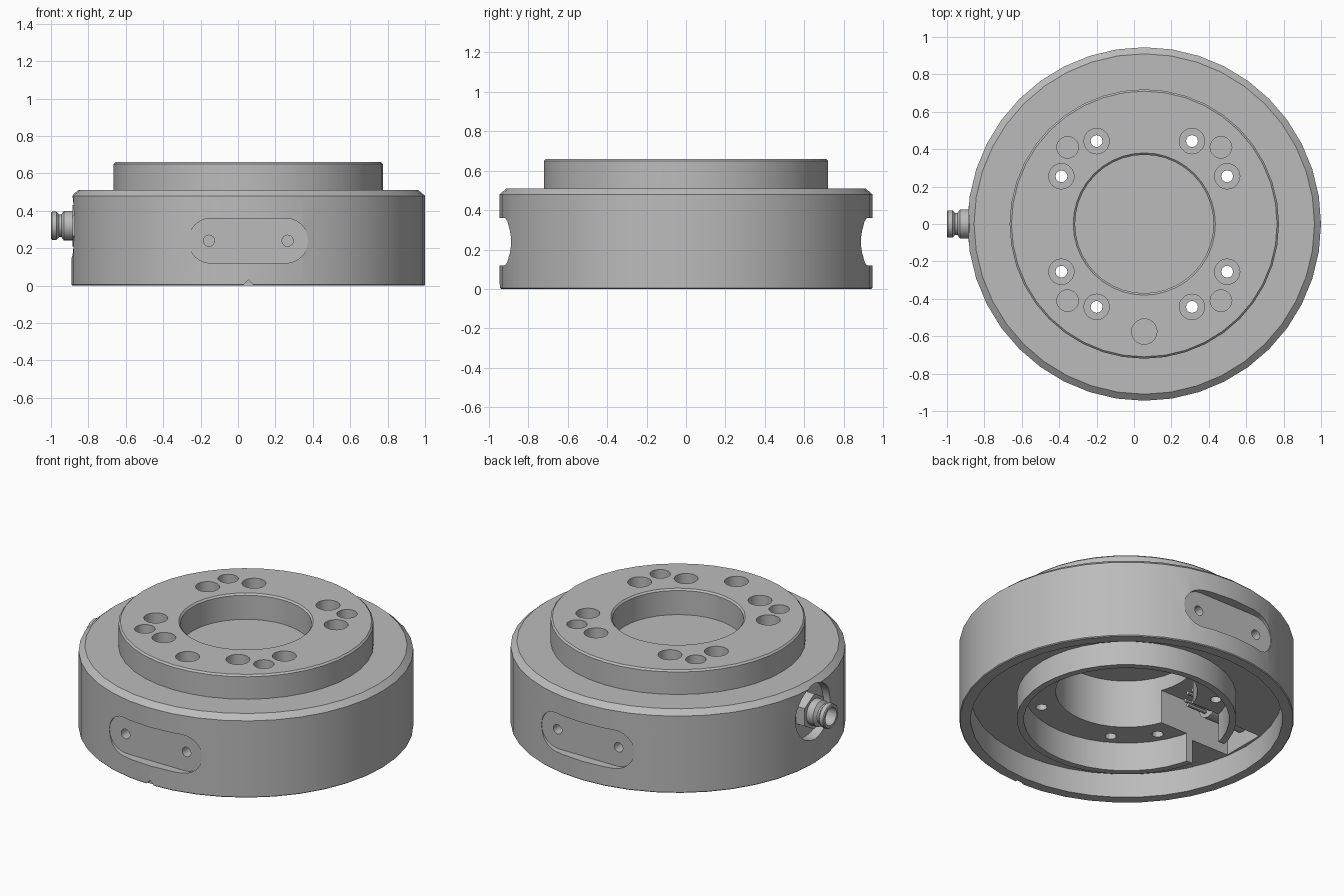
import bpy, bmesh, math
from mathutils import Matrix, Vector

cube = bpy.data.objects.get("Cube")
if cube:
    bpy.data.objects.remove(cube, do_unlink=True)

AXIS = Vector((0.055, 0, 0))   # the round body sits slightly off centre
MIRROR = (-1, 1)

steel = bpy.data.materials.new("machined_grey")
steel.use_nodes = True
GREY = (0.5, 0.5, 0.5, 1)
steel.diffuse_color = GREY
steel.node_tree.nodes["Principled BSDF"].inputs["Base Color"].default_value = GREY


def make_object(name, bm):
    bmesh.ops.recalc_face_normals(bm, faces=bm.faces)
    mesh = bpy.data.meshes.new(name)
    bm.to_mesh(mesh)
    bm.free()
    mesh.materials.append(steel)
    obj = bpy.data.objects.new(name, mesh)
    obj.location = AXIS
    bpy.context.collection.objects.link(obj)
    return obj


def lathe(name, profile, steps, matrix=Matrix()):
    """Revolve (radius, height) points around z, then place with matrix."""
    bm = bmesh.new()
    verts = [bm.verts.new((r, 0, z)) for r, z in profile]
    edges = [bm.edges.new(pair) for pair in zip(verts, verts[1:])]
    bmesh.ops.spin(bm, geom=verts + edges, cent=(0, 0, 0), axis=(0, 0, 1),
                   angle=math.tau, steps=steps)
    bmesh.ops.remove_doubles(bm, verts=bm.verts, dist=0.0005)
    bm.transform(matrix)
    return make_object(name, bm)


def add_cylinder(bm, start, end, radius, sides=20, end_radius=None, turn=0):
    start, end = Vector(start), Vector(end)
    line = end - start
    place = (Matrix.Translation((start + end) / 2)
             @ line.to_track_quat('Z', 'Y').to_matrix().to_4x4()
             @ Matrix.Rotation(turn, 4, 'Z'))
    bmesh.ops.create_cone(bm, cap_ends=True, segments=sides, radius1=radius,
                          radius2=radius if end_radius is None else end_radius,
                          depth=line.length, matrix=place)


def add_box(bm, low, high):
    low, high = Vector(low), Vector(high)
    place = Matrix.Translation((low + high) / 2) @ Matrix.Diagonal((*(high - low), 1))
    bmesh.ops.create_cube(bm, size=1, matrix=place)


def cut(target, bm):
    """Subtract a mesh from the target for good."""
    cutter = make_object("cutter", bm)
    cutter.hide_render = True
    mod = target.modifiers.new("cut", 'BOOLEAN')
    mod.operation = 'DIFFERENCE'
    mod.solver = 'EXACT'
    mod.use_self = True
    mod.object = cutter
    bpy.context.view_layer.objects.active = target
    bpy.ops.object.modifier_apply(modifier=mod.name)
    bpy.data.objects.remove(cutter, do_unlink=True)


# Body: stepped flange, chamfered drum, hollow underside with an inner ring
body = lathe("housing", [
    (0, .5), (.37, .5), (.37, .65), (.38, .66), (.71, .66), (.72, .65),
    (.72, .51), (.91, .51), (.945, .48), (.945, .005), (.94, 0), (.88, 0),
    (.88, .15), (.62, .15), (.62, 0), (.58, 0), (.58, .18), (.4, .18),
    (.4, .48), (0, .48)], 40)

# Cable channel under the body
bm = bmesh.new()
add_box(bm, (-.86, -.14, -.1), (-.3, .14, .39))
cut(body, bm)

# Counterbored screw holes, dowel holes and the index hole
bores, pilots = bmesh.new(), bmesh.new()
for sx in MIRROR:
    for sy in MIRROR:
        for x, y in ((.255, .443), (.443, .255)):
            add_cylinder(bores, (sx * x, sy * y, .36), (sx * x, sy * y, .7), .068)
            add_cylinder(pilots, (sx * x, sy * y, .1), (sx * x, sy * y, .4), .032, 12)
        add_cylinder(bores, (sx * .41, sy * .41, .45), (sx * .41, sy * .41, .7), .058)
add_cylinder(bores, (0, -.575, .45), (0, -.575, .7), .068)
cut(body, bores)
cut(body, pilots)

# Long rounded pockets on the front and back, each with two small holes
for side in MIRROR:
    bm = bmesh.new()
    outline = []
    for sx in (1, -1):
        for i in range(13):
            a = math.pi * i / 12 - math.pi / 2
            outline.append(bm.verts.new((sx * (.2 + .12 * math.cos(a)), side * .885,
                                         .24 + sx * .12 * math.sin(a))))
    face = bm.faces.new(outline)
    moved = bmesh.ops.extrude_face_region(bm, geom=[face])["geom"]
    bmesh.ops.translate(bm, vec=(0, side * .2, 0),
                        verts=[v for v in moved if isinstance(v, bmesh.types.BMVert)])
    cut(body, bm)
    bm = bmesh.new()
    for sx in MIRROR:
        add_cylinder(bm, (sx * .21, side * .8, .24), (sx * .21, side * .92, .24), .03, 16)
    cut(body, bm)

# Round recess for the connector, and the small index notch at the front
bm = bmesh.new()
add_cylinder(bm, (-.88, 0, .32), (-1.1, 0, .32), .17, 32)
add_cylinder(bm, (0, -.925, 0), (0, -1, 0), .03, 4)
cut(body, bm)

# Connector: socket with a waist and hollow mouth, pointing along -x
sideways = Matrix.Translation((0, 0, .32)) @ Matrix.Rotation(-math.pi / 2, 4, 'Y')
socket = lathe("connector_socket", [
    (0, .6), (.08, .6), (.08, .985), (.06, 1.0), (.06, 1.012), (.075, 1.025),
    (.075, 1.05), (.07, 1.055), (.055, 1.055), (.055, .99), (0, .99)], 14, sideways)
bm = bmesh.new()
add_cylinder(bm, (-.87, 0, .32), (-.94, 0, .32), .11, 6)
nut = make_object("connector_nut", bm)

# Connector pins inside the channel
bm = bmesh.new()
for i in range(6):
    a = math.tau * i / 6
    y, z = .045 * math.cos(a), .32 + .045 * math.sin(a)
    add_cylinder(bm, (-.62, y, z), (-.47, y, z), .012, 8)
pins = make_object("connector_pins", bm)

# Smooth round walls, sharp edges kept
bpy.ops.object.select_all(action='DESELECT')
for obj in (body, socket, nut, pins):
    obj.select_set(True)
bpy.context.view_layer.objects.active = body
bpy.ops.object.shade_smooth_by_angle(angle=math.radians(30))
